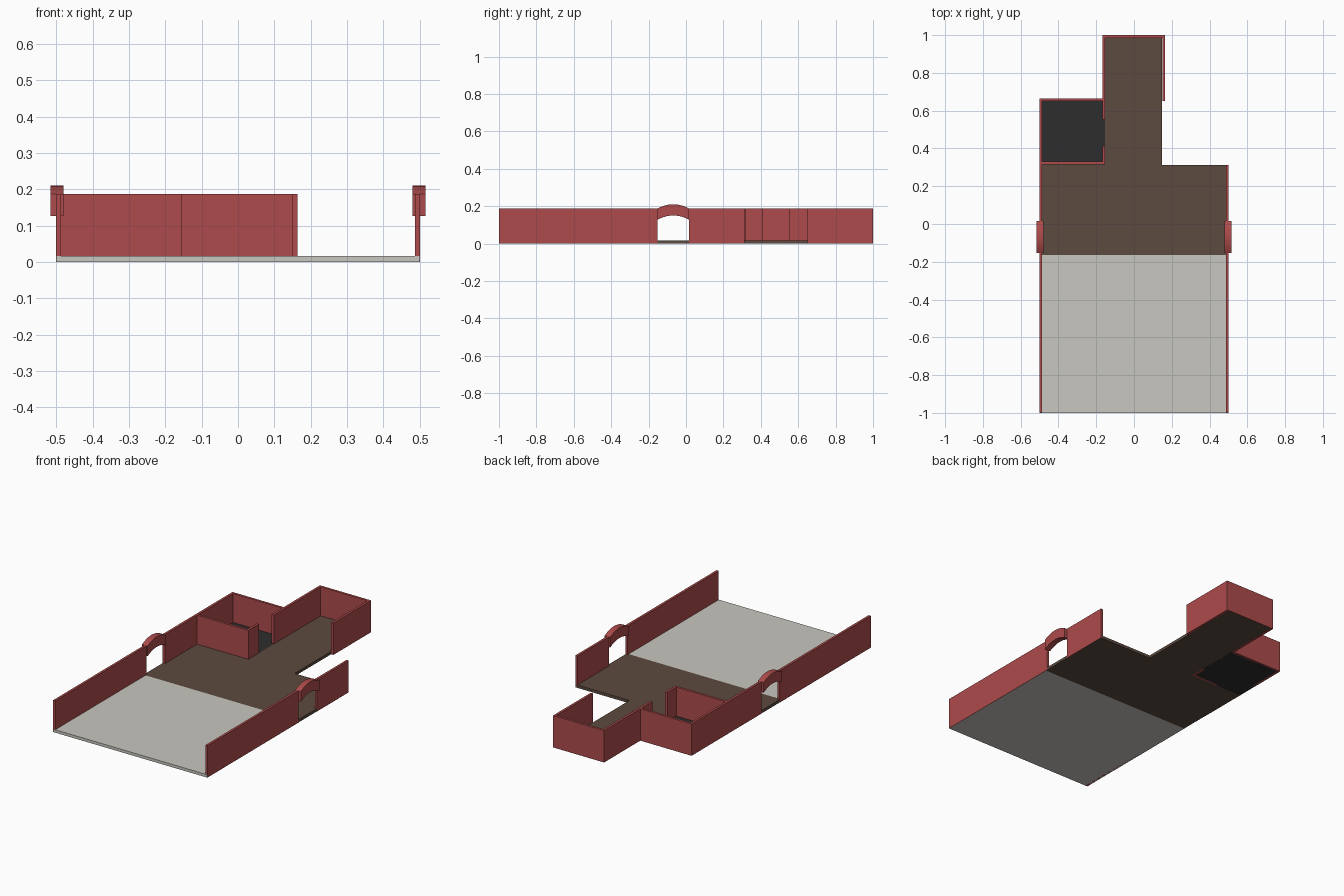
import bpy, bmesh, math

if "Cube" in bpy.data.objects:
    bpy.data.objects.remove(bpy.data.objects["Cube"])

def material(name, rgb):
    m = bpy.data.materials.new(name)
    m.diffuse_color = (*rgb, 1)
    m.use_nodes = True
    m.node_tree.nodes["Principled BSDF"].inputs["Base Color"].default_value = m.diffuse_color
    return m

RED = material("brick red", (0.42, 0.07, 0.07))
STONE = material("pale stone", (0.58, 0.57, 0.53))
BROWN = material("brown floor", (0.107, 0.069, 0.05))
DARK = material("charcoal floor", (0.027, 0.027, 0.027))

def make_object(name, bm, mat):
    bmesh.ops.recalc_face_normals(bm, faces=bm.faces)
    me = bpy.data.meshes.new(name)
    bm.to_mesh(me)
    bm.free()
    me.materials.append(mat)
    ob = bpy.data.objects.new(name, me)
    bpy.context.collection.objects.link(ob)
    return ob

def extruded(name, profile, direction, mat):
    """Flat polygon pushed along a direction into a solid."""
    bm = bmesh.new()
    face = bm.faces.new([bm.verts.new(p) for p in profile])
    r = bmesh.ops.extrude_face_region(bm, geom=[face])
    verts = [v for v in r["geom"] if isinstance(v, bmesh.types.BMVert)]
    bmesh.ops.translate(bm, verts=verts, vec=direction)
    return make_object(name, bm, mat)

FLOOR, TOP = 0.017, 0.187
T = 0.014                      # wall thickness
DOOR0, DOOR1 = -0.153, 0.017   # side archway along y

def slab(name, outline, mat):
    extruded(name, [(x, y, 0) for x, y in outline], (0, 0, FLOOR), mat)

def wall(name, x0, x1, y0, y1):
    extruded(name, [(x0, y0, 0), (x1, y0, 0), (x1, y1, 0), (x0, y1, 0)], (0, 0, TOP), RED)

# Floors
slab("courtyard_floor", [(-0.5, -1), (0.5, -1), (0.5, -0.163), (-0.5, -0.163)], STONE)
slab("hall_floor", [(-0.5, -0.163), (0.5, -0.163), (0.5, 0.312), (0.149, 0.312), (0.149, 0.998),
                    (-0.153, 0.998), (-0.153, 0.318), (-0.5, 0.318)], BROWN)
slab("side_room_floor", [(-0.5, 0.318), (-0.153, 0.318), (-0.153, 0.66), (-0.5, 0.66)], DARK)

# Long side walls with an arched doorway in each
for side, s, end in (("left", -1, 0.664), ("right", 1, 0.312)):
    x0, x1 = sorted((s * 0.501, s * (0.501 - T)))
    wall(side + "_front_wall", x0, x1, -0.999, DOOR0)
    wall(side + "_back_wall", x0, x1, DOOR1, end)
    n = 10
    ts = [i / n for i in range(n + 1)]
    def arc(z):
        return [(s * 0.498 - 0.018, DOOR0 + (DOOR1 - DOOR0) * t, z + 0.023 * (1 - (2 * t - 1) ** 2)) for t in ts]
    extruded(side + "_arch", arc(0.127) + arc(TOP)[::-1], (0.036, 0, 0), RED)

# Side room walls
wall("room_front_wall", -0.487, -0.154, 0.316, 0.316 + T)
wall("room_back_wall", -0.487, -0.168, 0.664 - T, 0.664)
wall("room_door_wall", -0.154 - T, -0.154, 0.316 + T, 0.413)

# Corridor walls
wall("corridor_left_wall", -0.154 - T, -0.154, 0.553, 1.0)
wall("corridor_end_wall", -0.154, 0.150, 1 - T, 1.0)
wall("corridor_right_wall", 0.150, 0.150 + T, 0.65, 1.0)
